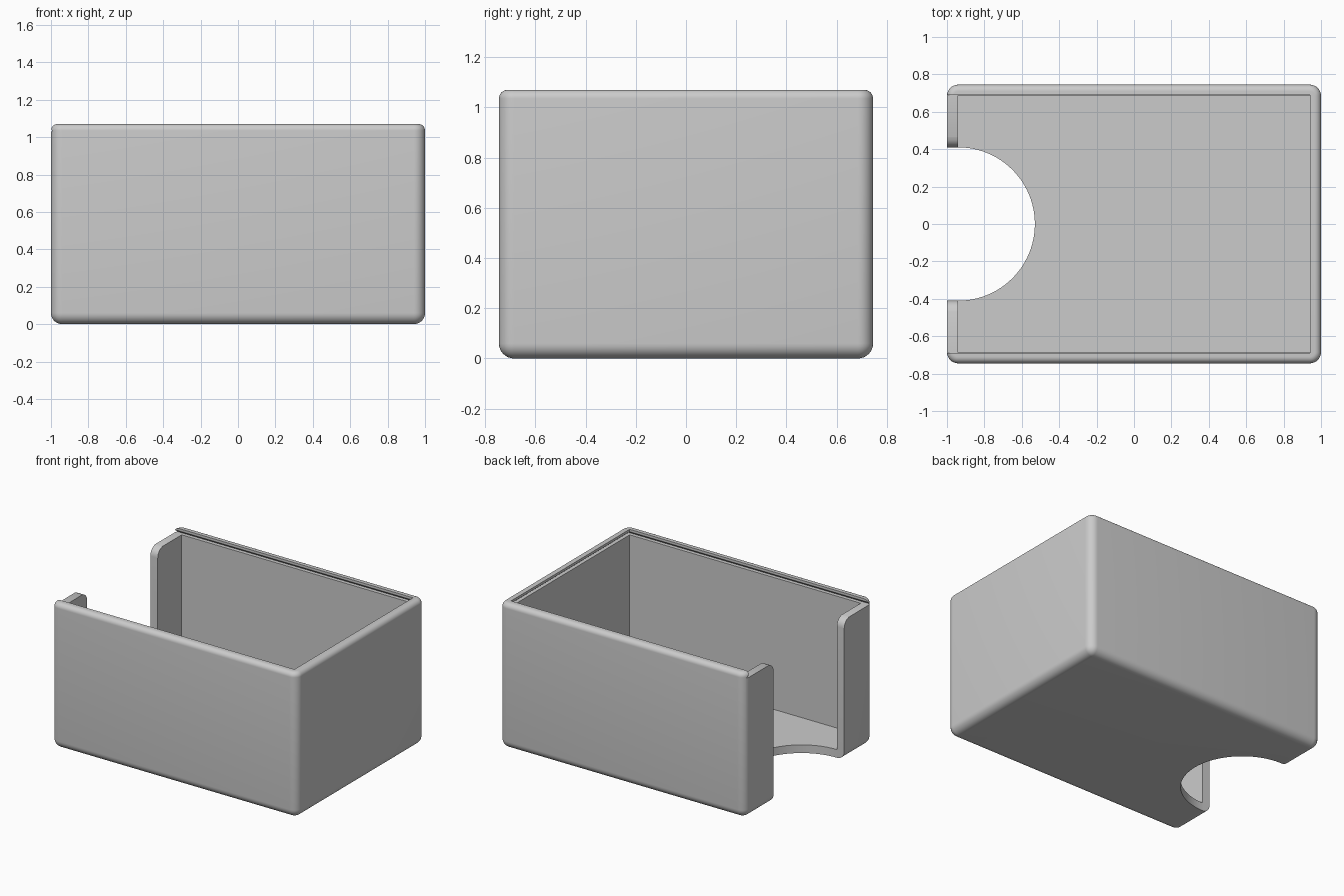
import bpy, math

if "Cube" in bpy.data.objects:
    bpy.data.objects.remove(bpy.data.objects["Cube"])

HX, HY, H = 1.0, 0.745, 1.07     # outer half sizes and height
IX, IY, FLOOR = 0.94, 0.688, 0.06  # cavity half sizes, floor thickness
R, RT = 0.06, 0.035              # side/bottom fillet, top fillet
LEDGE, GAP = 1.03, 0.41          # lid ledge height, finger gap half width

grey = bpy.data.materials.new("grey_plastic")
grey.diffuse_color = (0.6, 0.6, 0.6, 1)
grey.use_nodes = True
grey.node_tree.nodes["Principled BSDF"].inputs["Base Color"].default_value = grey.diffuse_color


def make(name, verts, faces):
    me = bpy.data.meshes.new(name)
    me.from_pydata(verts, [], faces)
    me.materials.append(grey)
    ob = bpy.data.objects.new(name, me)
    bpy.context.collection.objects.link(ob)
    return ob


def loft(name, rings):
    """Closed solid through equal-length rings."""
    n = len(rings[0])
    faces = [tuple(range(n))[::-1],
             tuple(range(n * (len(rings) - 1), n * len(rings)))]
    for k in range(len(rings) - 1):
        for i in range(n):
            j = (i + 1) % n
            faces.append((k * n + i, k * n + j, (k + 1) * n + j, (k + 1) * n + i))
    return make(name, [v for r in rings for v in r], faces)


def rect(x0, x1, y, z):
    return [(x0, -y, z), (x1, -y, z), (x1, y, z), (x0, y, z)]


def round_rect(inset, z, seg=8):
    r = max(R - inset, 0.002)
    pts = []
    for q, (sx, sy) in enumerate([(1, 1), (-1, 1), (-1, -1), (1, -1)]):
        cx, cy = sx * (HX - inset - r), sy * (HY - inset - r)
        for i in range(seg + 1):
            a = math.pi / 2 * (q + i / seg)
            pts.append((cx + r * math.cos(a), cy + r * math.sin(a), z))
    return pts


# outer shell: rounded block
steps = [math.pi / 2 * i / 8 for i in range(9)]
rings = [round_rect(R * (1 - math.sin(a)), R * (1 - math.cos(a))) for a in steps]
rings += [round_rect(RT * (1 - math.cos(a)), H - RT + RT * math.sin(a)) for a in steps]
box = loft("card_box", rings)

# cavity, lid groove (undercut on three sides) and open lid end
cutters = [
    loft("cavity_cutter", [rect(-IX, IX, IY, FLOOR), rect(-IX, IX, IY, 1.3)]),
    loft("groove_cutter", [rect(-1.2, IX + 0.027, IY + 0.027, LEDGE),
                           rect(-1.2, IX + 0.001, IY + 0.001, LEDGE + 0.022),
                           rect(-1.2, IX + 0.001, IY + 0.001, 1.3)]),
]

# finger gap in the end wall, with rounded upper corners
f = 0.065
side = [(GAP, -0.2)] + [(GAP + f * (1 - math.cos(a)), LEDGE - f + f * math.sin(a))
                        for a in steps]
side[-1] = (GAP + f, LEDGE + 0.004)
prof = side + [(-y, z) for y, z in reversed(side)]
cutters.append(loft("gap_cutter", [[(x, y, z) for y, z in prof] for x in (-1.2, -IX + 0.001)]))

# round finger notch in the floor
circle = [(GAP * math.cos(math.tau * i / 96) - IX, GAP * math.sin(math.tau * i / 96))
          for i in range(96)]
cutters.append(loft("notch_cutter", [[(x, y, z) for x, y in circle] for z in (-0.2, 0.5)]))

bpy.context.view_layer.objects.active = box
for c in cutters:
    m = box.modifiers.new(c.name, 'BOOLEAN')
    m.operation, m.solver, m.object = 'DIFFERENCE', 'EXACT', c
    bpy.ops.object.modifier_apply(modifier=m.name)
    bpy.data.objects.remove(c)

bpy.ops.object.select_all(action='DESELECT')
box.select_set(True)
bpy.ops.object.shade_smooth_by_angle(angle=math.radians(30))
